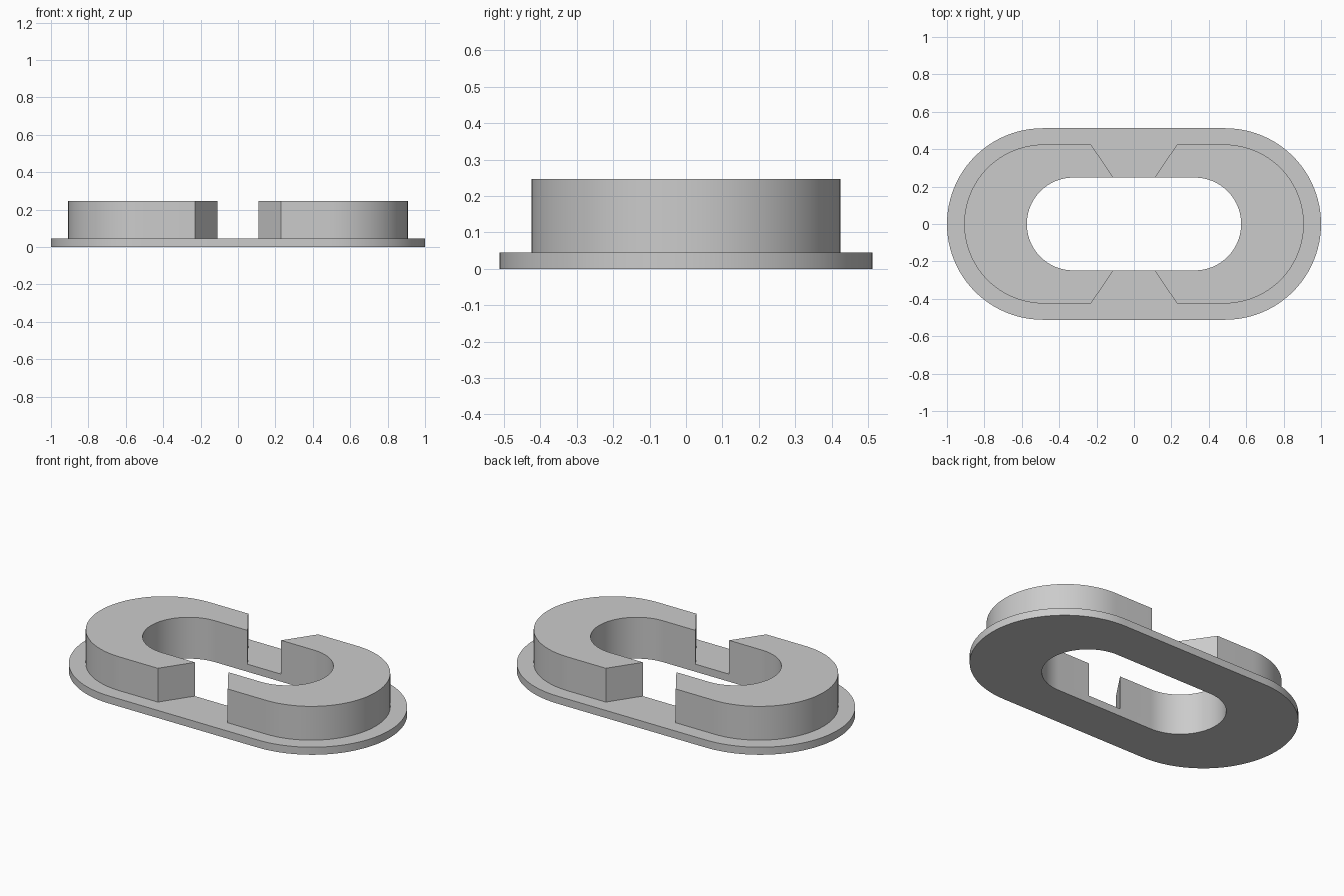
import bpy
import bmesh
import math

cube = bpy.data.objects.get("Cube")
if cube:
    bpy.data.objects.remove(cube, do_unlink=True)

SEGMENTS = 48
BASE_TOP, WALL_TOP = 0.045, 0.246
HOLE = (0.325, 0.248)      # arc centre, arc radius
FLANGE = (0.488, 0.512)
COLLAR = (0.483, 0.425)

grey = bpy.data.materials.new("plain grey")
grey.use_nodes = True
colour = (0.6, 0.6, 0.6, 1)
grey.diffuse_color = colour
grey.node_tree.nodes["Principled BSDF"].inputs["Base Color"].default_value = colour


def half_path(oval, start_x):
    """Right half of an oval, from a straight edge round the arc and back."""
    centre, radius = oval
    angles = [math.pi * (i / SEGMENTS - 0.5) for i in range(SEGMENTS + 1)]
    arc = [(centre + radius * math.cos(a), radius * math.sin(a)) for a in angles]
    return [(start_x, -radius)] + arc + [(start_x, radius)]


def full_path(oval):
    half = half_path(oval, 0)[1:-1]
    return half + [(-x, -y) for x, y in half]


def make_band(name, outer, inner, z0, z1, closed):
    """Solid between two matching paths, from z0 up to z1."""
    bm = bmesh.new()
    rows = [[bm.verts.new((x, y, z)) for x, y in path]
            for path, z in ((outer, z0), (outer, z1), (inner, z1), (inner, z0))]
    count = len(outer)
    for i in range(count if closed else count - 1):
        j = (i + 1) % count
        for a, b in zip(rows, rows[1:] + rows[:1]):
            bm.faces.new((a[i], a[j], b[j], b[i]))
    if not closed:
        for end in (0, -1):
            bm.faces.new([row[end] for row in rows])
    bmesh.ops.recalc_face_normals(bm, faces=bm.faces)
    mesh = bpy.data.meshes.new(name)
    bm.to_mesh(mesh)
    bm.free()
    mesh.materials.append(grey)
    obj = bpy.data.objects.new(name, mesh)
    bpy.context.collection.objects.link(obj)
    bpy.ops.object.select_all(action="DESELECT")
    obj.select_set(True)
    bpy.context.view_layer.objects.active = obj
    bpy.ops.object.shade_smooth_by_angle(angle=math.radians(30))


# Flat flange with the oval opening
make_band("base_flange", full_path(FLANGE), full_path(HOLE), 0, BASE_TOP, True)

# Two raised C-shaped collars with slanted ends
outer, inner = half_path(COLLAR, 0.23), half_path(HOLE, 0.11)
for name, side in (("left_collar", 1), ("right_collar", -1)):
    make_band(name, [(side * x, y) for x, y in outer],
              [(side * x, y) for x, y in inner], BASE_TOP, WALL_TOP, False)
